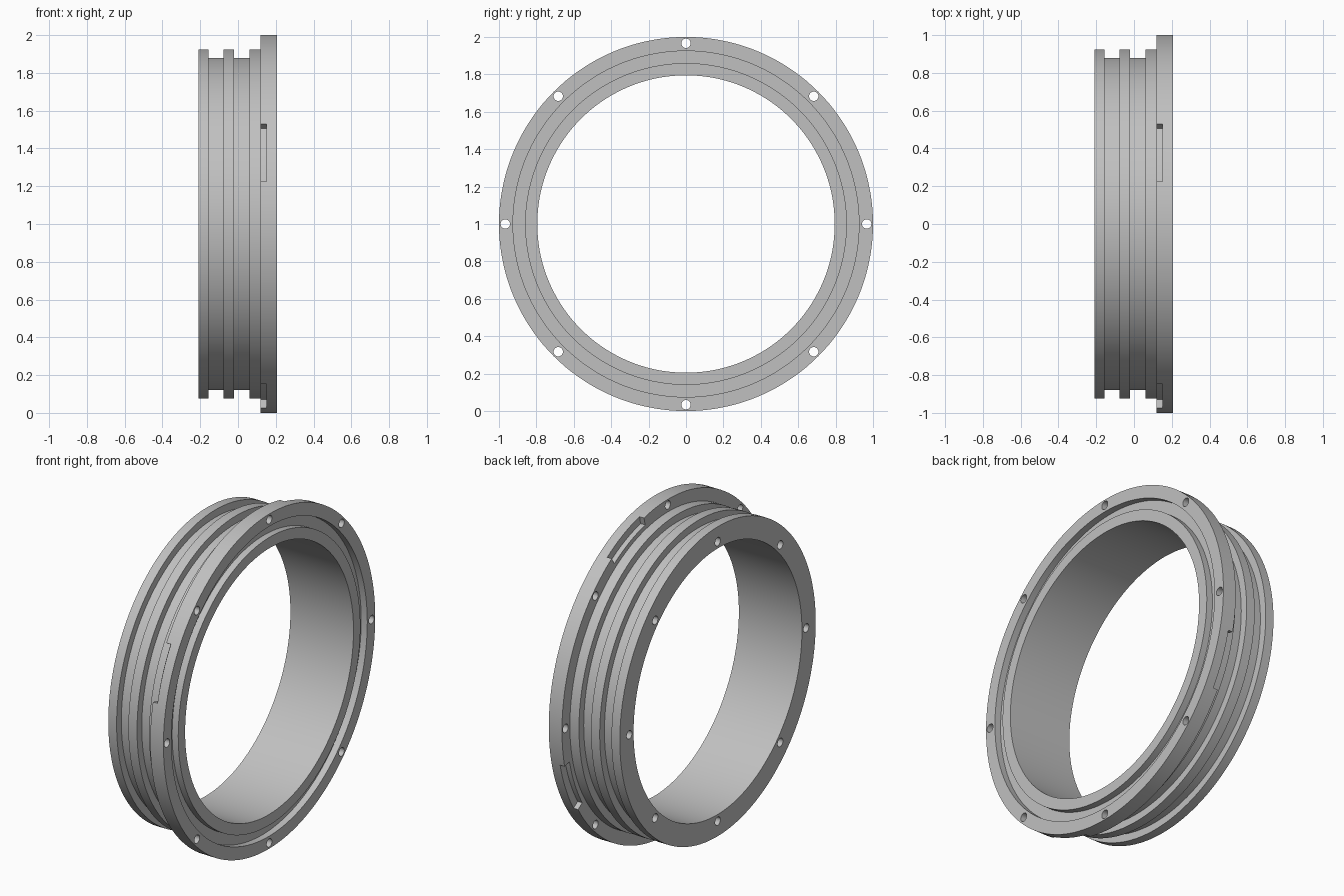
import bpy, bmesh
from math import cos, sin, radians, tau
from mathutils import Matrix, Vector

cube = bpy.data.objects.get("Cube")
if cube:
    bpy.data.objects.remove(cube, do_unlink=True)

SEGMENTS = 144

grey = bpy.data.materials.new("machined_grey")
grey.use_nodes = True
colour = (0.53, 0.53, 0.53, 1)
grey.diffuse_color = colour
grey.node_tree.nodes["Principled BSDF"].inputs["Base Color"].default_value = colour


def make_object(name, bm):
    bmesh.ops.recalc_face_normals(bm, faces=bm.faces)
    mesh = bpy.data.meshes.new(name)
    bm.to_mesh(mesh)
    bm.free()
    mesh.materials.append(grey)
    obj = bpy.data.objects.new(name, mesh)
    obj.location.z = 1
    bpy.context.collection.objects.link(obj)
    return obj


def sweep(bm, profile, start, end, steps, closed=False):
    """Sweep an (x, radius) profile about the x axis, capping open arcs."""
    rings = []
    for i in range(steps if closed else steps + 1):
        t = start + (end - start) * i / steps
        rings.append([bm.verts.new((x, r * cos(t), r * sin(t))) for x, r in profile])
    n = len(profile)
    for i in range(steps):
        a, b = rings[i], rings[(i + 1) % len(rings)]
        for j in range(n):
            k = (j + 1) % n
            bm.faces.new((a[j], a[k], b[k], b[j]))
    if not closed:
        bm.faces.new(rings[0])
        bm.faces.new(rings[-1])


def hole_circle(bm, radius, hole_radius, x0, x1):
    """Eight cylinders parallel to the x axis on a bolt circle."""
    for i in range(8):
        t = tau * i / 8
        centre = Vector(((x0 + x1) / 2, radius * cos(t), radius * sin(t)))
        bmesh.ops.create_cone(
            bm, cap_ends=True, segments=24, radius1=hole_radius, radius2=hole_radius,
            depth=x1 - x0,
            matrix=Matrix.Translation(centre) @ Matrix.Rotation(tau / 4, 4, 'Y'))


# Ring body: bore, two outer grooves, flange and face groove
profile = [
    (-0.21, 0.795), (-0.21, 0.925), (-0.155, 0.925), (-0.155, 0.88),
    (-0.077, 0.88), (-0.077, 0.925), (-0.02, 0.925), (-0.02, 0.88),
    (0.06, 0.88), (0.06, 0.925), (0.12, 0.925), (0.12, 1.0),
    (0.207, 1.0), (0.207, 0.925), (0.167, 0.925), (0.167, 0.86),
    (0.207, 0.86), (0.207, 0.795),
]
bm = bmesh.new()
sweep(bm, profile, 0, tau, SEGMENTS, closed=True)
ring = make_object("flanged_ring", bm)

# Cutters: flange holes, blind holes in the plain end, four rim slots
bm = bmesh.new()
hole_circle(bm, 0.966, 0.025, 0.08, 0.25)
hole_circle(bm, 0.835, 0.025, -0.25, -0.11)
slot = [(0.1, 0.953), (0.1, 1.05), (0.15, 1.05), (0.15, 0.953)]
for i in range(4):
    sweep(bm, slot, radians(58 + 90 * i), radians(77 + 90 * i), 10)
cutter = make_object("hole_and_slot_cutter", bm)
cutter.hide_render = True

cut = ring.modifiers.new("holes_and_slots", 'BOOLEAN')
cut.operation = 'DIFFERENCE'
cut.solver = 'EXACT'
cut.object = cutter

bpy.ops.object.select_all(action='DESELECT')
ring.select_set(True)
bpy.context.view_layer.objects.active = ring
bpy.ops.object.modifier_apply(modifier=cut.name)
bpy.data.objects.remove(cutter, do_unlink=True)
bpy.ops.object.shade_smooth_by_angle(angle=radians(30))
